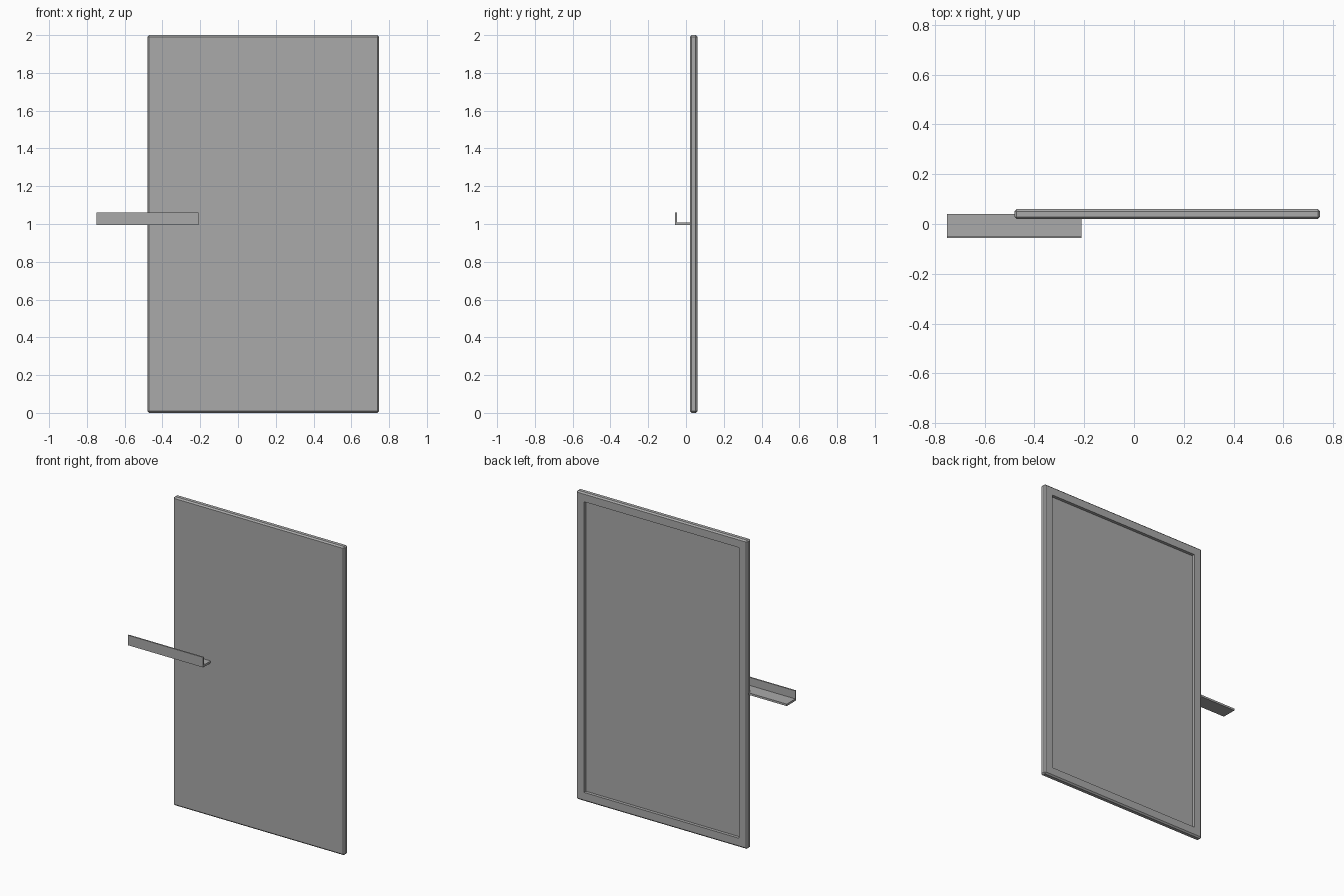
import bpy
import bmesh
from mathutils import Vector

if "Cube" in bpy.data.objects:
    bpy.data.objects.remove(bpy.data.objects["Cube"], do_unlink=True)

# Single flat colour
grey = bpy.data.materials.new("mid_grey")
grey.use_nodes = True
colour = (0.4, 0.4, 0.4, 1)
grey.diffuse_color = colour
grey.node_tree.nodes["Principled BSDF"].inputs["Base Color"].default_value = colour


def add_object(name, bm):
    bmesh.ops.recalc_face_normals(bm, faces=bm.faces[:])
    mesh = bpy.data.meshes.new(name)
    bm.to_mesh(mesh)
    bm.free()
    mesh.materials.append(grey)
    obj = bpy.data.objects.new(name, mesh)
    bpy.context.collection.objects.link(obj)
    return obj


def box(low, high):
    bm = bmesh.new()
    bmesh.ops.create_cube(bm, size=1)
    low, high = Vector(low), Vector(high)
    size, centre = high - low, (low + high) / 2
    for v in bm.verts:
        v.co = Vector(a * s + c for a, s, c in zip(v.co, size, centre))
    return bm


# Door panel: chamfered slab with a shallow recess framed on the back
bm = box((-0.48, 0.02, 0), (0.747, 0.06, 2))
bmesh.ops.bevel(bm, geom=bm.edges[:], offset=0.009, segments=1, affect='EDGES')
bm.normal_update()
back = max(bm.faces, key=lambda f: f.calc_center_median().y)
bmesh.ops.inset_region(bm, faces=[back], thickness=0.07)
floor = bmesh.ops.extrude_face_region(bm, geom=[back])["geom"]
bmesh.ops.translate(bm, vec=(0, -0.02, 0),
                    verts=[g for g in floor if isinstance(g, bmesh.types.BMVert)])
if back.is_valid:
    bmesh.ops.delete(bm, geom=[back], context='FACES_ONLY')
add_object("door_panel", bm)

# Angle bar: L-shaped profile extruded sideways through the panel
profile = [(-0.057, 0.995), (0.04, 0.995), (0.04, 1.008),
           (-0.048, 1.008), (-0.048, 1.06), (-0.057, 1.06)]
bm = bmesh.new()
end = bm.faces.new([bm.verts.new((-0.75, y, z)) for y, z in profile])
side = bmesh.ops.extrude_face_region(bm, geom=[end])["geom"]
bmesh.ops.translate(bm, vec=(0.54, 0, 0),
                    verts=[g for g in side if isinstance(g, bmesh.types.BMVert)])
if not any(f.calc_center_median().x < -0.74 for f in bm.faces):
    bm.faces.new([v for v in bm.verts if v.co.x < -0.74])
add_object("angle_bar", bm)
